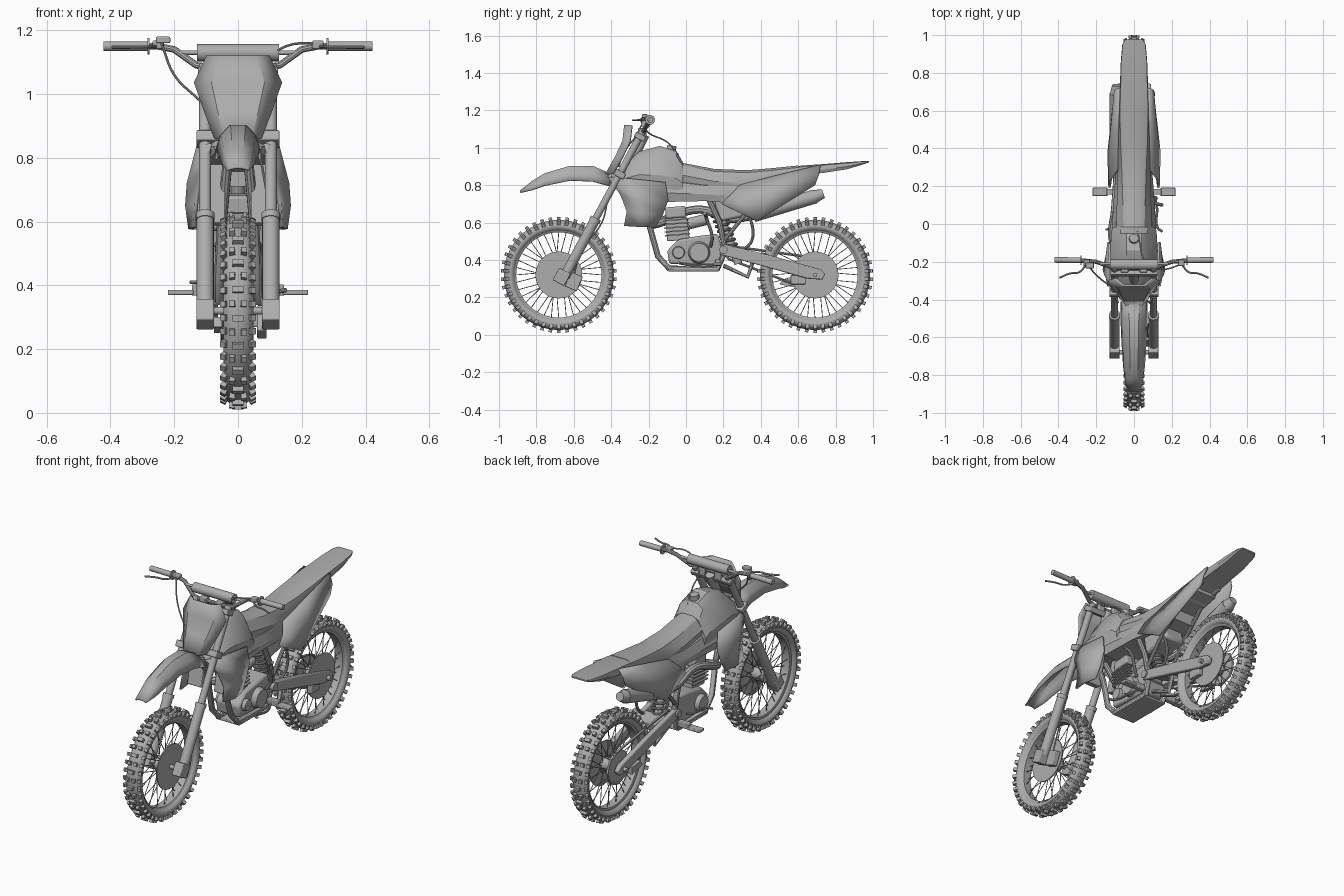
import bpy, bmesh, math
from mathutils import Vector, Matrix

if "Cube" in bpy.data.objects:
    bpy.data.objects.remove(bpy.data.objects["Cube"])

GREY = bpy.data.materials.new("plain_grey")
GREY.diffuse_color = (0.42, 0.42, 0.42, 1)
GREY.use_nodes = True
GREY.node_tree.nodes["Principled BSDF"].inputs["Base Color"].default_value = GREY.diffuse_color


def finish(name, bm, angle=35, mirror=False, thick=0, bevel=0):
    bmesh.ops.recalc_face_normals(bm, faces=bm.faces)
    me = bpy.data.meshes.new(name)
    bm.to_mesh(me)
    bm.free()
    me.materials.append(GREY)
    me.shade_smooth()
    me.set_sharp_from_angle(angle=math.radians(angle))
    ob = bpy.data.objects.new(name, me)
    bpy.context.collection.objects.link(ob)
    if thick:
        m = ob.modifiers.new("thickness", 'SOLIDIFY')
        m.thickness, m.offset = thick, 0
    if bevel:
        m = ob.modifiers.new("bevel", 'BEVEL')
        m.width, m.segments = bevel, 2
    if mirror:
        ob.modifiers.new("mirror", 'MIRROR')
    return ob


def add_rod(bm, p, q, r, r2=None, n=16):
    p, q = Vector(p), Vector(q)
    d = q - p
    mat = Matrix.Translation((p + q) / 2) @ d.to_track_quat('Z', 'Y').to_matrix().to_4x4()
    bmesh.ops.create_cone(bm, cap_ends=True, segments=n, radius1=r,
                          radius2=r if r2 is None else r2, depth=d.length, matrix=mat)


def rod(name, p, q, r, r2=None, n=16, mirror=False):
    bm = bmesh.new()
    add_rod(bm, p, q, r, r2, n)
    return finish(name, bm, mirror=mirror)


def box(name, c, size, tilt=0, mirror=False, bevel=0.004):
    bm = bmesh.new()
    bmesh.ops.create_cube(bm, size=1, matrix=Matrix.Translation(c)
                          @ Matrix.Rotation(tilt, 4, 'X') @ Matrix.Diagonal((*size, 1)))
    return finish(name, bm, mirror=mirror, bevel=bevel)


def tube(name, pts, r, mirror=False, bend=True):
    cu = bpy.data.curves.new(name, 'CURVE')
    cu.dimensions, cu.bevel_depth, cu.bevel_resolution = '3D', r, 3
    cu.use_fill_caps, cu.resolution_u = True, 5
    s = cu.splines.new('BEZIER')
    s.bezier_points.add(len(pts) - 1)
    for b, p in zip(s.bezier_points, pts):
        b.co = p
        b.handle_left_type = b.handle_right_type = 'AUTO' if bend else 'VECTOR'
    tmp = bpy.data.objects.new("tmp", cu)
    bpy.context.collection.objects.link(tmp)
    dg = bpy.context.evaluated_depsgraph_get()
    bm = bmesh.new()
    bm.from_mesh(bpy.data.meshes.new_from_object(tmp.evaluated_get(dg)))
    bpy.data.objects.remove(tmp)
    return finish(name, bm, mirror=mirror)


def surf(name, rows, closed=False, angle=35, **kw):
    bm = bmesh.new()
    vs = [[bm.verts.new(p) for p in row] for row in rows]
    n = len(rows[0])
    for a, b in zip(vs, vs[1:]):
        for i in range(n if closed else n - 1):
            j = (i + 1) % n
            bm.faces.new((a[i], a[j], b[j], b[i]))
    if closed:
        bm.faces.new(vs[0])
        bm.faces.new(vs[-1])
    return finish(name, bm, angle, **kw)


def prism(name, prof, x0, x1, **kw):
    return surf(name, [[(x, y, z) for y, z in prof] for x in (x0, x1)], True, **kw)


def revolve(name, prof, c, n=56):
    rows = []
    for k in range(n + 1):
        a = 2 * math.pi * k / n
        rows.append([(c[0] + x, c[1] + r * math.cos(a), c[2] + r * math.sin(a)) for x, r in prof])
    ob = surf(name, rows)
    bm = bmesh.new()
    bm.from_mesh(ob.data)
    bmesh.ops.remove_doubles(bm, verts=bm.verts, dist=1e-5)
    bmesh.ops.recalc_face_normals(bm, faces=bm.faces)
    bm.to_mesh(ob.data)
    bm.free()
    return ob


def wheel(tag, y):
    c = Vector((0, y, 0.32))
    ring = [(0.046 * math.cos(t), 0.263 + 0.032 * math.sin(t))
            for t in [2 * math.pi * i / 14 for i in range(15)]]
    revolve(tag + "_tire", ring, c)
    revolve(tag + "_rim", [(-.03, .238), (-.024, .228), (.024, .228), (.03, .238), (-.03, .238)], c)
    # tread blocks: centre pair rows alternating with shoulder rows
    bm = bmesh.new()
    rows = 42
    for k in range(rows):
        rot = Matrix.Translation(c) @ Matrix.Rotation(2 * math.pi * k / rows, 4, 'X')
        blocks = [(-.043, .281, .5), (.043, .281, -.5)]
        blocks += [(0, .298, 0)] if k % 2 else [(-.018, .297, .1), (.018, .297, -.1)]
        for x, r, lean in blocks:
            w = .034 if x == 0 else .018
            bmesh.ops.create_cube(bm, size=1, matrix=rot @ Matrix.Translation((x, 0, r))
                                  @ Matrix.Rotation(-lean, 4, 'Y') @ Matrix.Diagonal((w, .019, .024, 1)))
    finish(tag + "_tread_blocks", bm)
    # crossed spokes
    bm = bmesh.new()
    for k in range(36):
        a = 2 * math.pi * k / 36
        s, b = (1 if k % 2 else -1), a + (.5 if k % 4 < 2 else -.5)
        add_rod(bm, c + Vector((s * .03, .035 * math.cos(b), .035 * math.sin(b))),
                c + Vector((s * .008, .232 * math.cos(a), .232 * math.sin(a))), .0022, n=5)
    finish(tag + "_spokes", bm)
    rod(tag + "_hub", c - Vector((.04, 0, 0)), c + Vector((.04, 0, 0)), .038, n=24)
    rod(tag + "_axle", c - Vector((.11, 0, 0)), c + Vector((.11, 0, 0)), .012)
    rod(tag + "_brake_disc", c + Vector((.042, 0, 0)), c + Vector((.048, 0, 0)), .125, n=48)


wheel("front", -0.68)
wheel("rear", 0.69)
rod("rear_sprocket", (-.05, .69, .32), (-.044, .69, .32), .095, n=40)

# front fork
def fork(t, x=.103):
    return (x, -.645 + .415 * t, .32 + .77 * t)
rod("fork_lower", fork(-.01), fork(.38), .027, n=20, mirror=True)
rod("fork_collar", fork(.37), fork(.395), .03, n=20, mirror=True)
rod("fork_upper", fork(.36), fork(1), .019, n=20, mirror=True)
box("axle_clamp", (.103, -.665, .31), (.055, .07, .075), -.49, True)
box("front_caliper", (.075, -.6, .285), (.03, .07, .085), -.4)
box("lower_triple_clamp", fork(.70, 0), (.26, .06, .035), -.49)
box("upper_triple_clamp", fork(.96, 0), (.25, .06, .03), -.49)
rod("steering_stem", (0, -.33, .85), (0, -.22, 1.07), .025)

# handlebar, grips and controls
tube("handlebar", [(0, -.235, 1.085), (.09, -.235, 1.085), (.13, -.225, 1.09), (.2, -.2, 1.14),
                   (.25, -.195, 1.15), (.41, -.19, 1.15)], .011, True, False)
rod("grip", (.28, -.192, 1.15), (.422, -.19, 1.15), .015, mirror=True)
rod("grip_flange", (.277, -.192, 1.15), (.284, -.192, 1.15), .026, mirror=True)
rod("bar_pad", (-.128, -.215, 1.13), (.128, -.215, 1.13), .027, n=20)
rod("bar_brace", (-.18, -.21, 1.13), (.18, -.21, 1.13), .007)
box("bar_clamp", (.05, -.235, 1.08), (.04, .045, .05), 0, True)
box("lever_perch", (.25, -.205, 1.155), (.035, .035, .026), 0, True)
box("master_cylinder", (-.235, -.22, 1.17), (.045, .03, .02))
tube("hand_lever", [(.25, -.21, 1.15), (.29, -.255, 1.148), (.34, -.262, 1.147), (.395, -.285, 1.147)], .005, True)
tube("brake_hose", [(-.24, -.22, 1.16), (-.2, -.27, 1.06), (-.12, -.33, .98), (-.04, -.36, .9)], .004)
tube("throttle_cable", [(.26, -.21, 1.16), (.15, -.24, 1.15), (.06, -.2, 1.08), (.03, -.1, 1.03), (.02, -.04, .96)], .004)
tube("caliper_hose", [(.06, -.4, .85), (.085, -.42, .72), (.1, -.45, .6), (.07, -.56, .45), (.075, -.6, .32)], .004)

# front number plate, wrapped back at the sides
plate = [(.095, -.305, 1.12), (.135, -.315, 1.035), (.105, -.355, .95), (.07, -.405, .86)]
surf("front_number_plate", [[(-w, y + .015, z), (-w * .6, y - .02, z), (w * .6, y - .02, z), (w, y + .015, z)]
                            for w, y, z in plate], thick=.012)

# front fender: arched sheet along y
stations = [(-.885, .76, .768, .032), (-.82, .775, .82, .046), (-.755, .797, .86, .054), (-.62, .825, .9, .063),
            (-.5, .82, .9, .068), (-.41, .795, .86, .068)]
surf("front_fender", [[(-w, y, a), (-w * .8, y, a + (b - a) * .6), (-w * .35, y, b), (w * .35, y, b),
                       (w * .8, y, a + (b - a) * .6), (w, y, a)] for y, a, b, w in stations], thick=.008)

# tank and seat lofts: y, top z, bottom z, top half-width, bottom half-width
def body(name, st):
    rows = []
    for y, t, b, u, w in st:
        h = [(u * .55, t), (u, t - (t - b) * .12), (w, t - (t - b) * .62), (w * .9, b)]
        rows.append([(x, y, z) for x, z in h] + [(-x, y, z) for x, z in reversed(h)])
    surf(name, rows, True, 30)


body("fuel_tank", [(-.4, .86, .82, .035, .075), (-.33, .91, .79, .06, .11), (-.25, .98, .78, .068, .122),
                   (-.14, 1.01, .76, .072, .126), (-.05, .98, .745, .072, .12), (-.015, .92, .74, .07, .115)])
body("seat", [(-.05, .925, .82, .055, .095), (.15, .887, .78, .06, .09), (.32, .88, .77, .066, .085),
              (.45, .89, .79, .072, .085), (.6, .905, .82, .074, .082)])
body("rear_fender", [(.52, .893, .8, .07, .08), (.62, .905, .85, .074, .08), (.75, .914, .868, .07, .074),
                     (.86, .923, .885, .068, .07), (.95, .929, .912, .06, .062), (.978, .93, .922, .045, .045)])
body("middle_cover", [(-.12, .84, .71, .1, .122), (.1, .81, .715, .09, .11), (.3, .81, .7, .08, .095),
                      (.42, .84, .72, .075, .08)])
rod("tank_cap", (0, -.08, .985), (0, -.075, 1.012), .027, .024, 12)

# radiator shrouds, radiators and rear side panels
surf("radiator_shroud", [[(.085, -.42, .845), (.125, -.3, .835), (.13, -.11, .815)],
                         [(.115, -.35, .75), (.155, -.26, .72), (.135, -.095, .72)],
                         [(.13, -.315, .66), (.16, -.24, .65), (.135, -.125, .64)],
                         [(.135, -.33, .582), (.15, -.25, .577), (.135, -.165, .575)]], mirror=True, thick=.012)
box("radiator", (.085, -.235, .7), (.09, .045, .22), -.2, True)
surf("side_panel", [[(.085, .29, .8), (.085, .5, .855), (.078, .72, .908)],
                    [(.122, .24, .75), (.122, .46, .75), (.1, .71, .855)],
                    [(.13, .19, .7), (.135, .38, .607), (.1, .69, .8)]], mirror=True, thick=.012)

# frame
tube("frame_cradle", [(.03, -.3, .82), (.05, -.2, .6), (.06, -.15, .42), (.06, -.09, .355), (.06, .17, .355),
                      (.07, .21, .45), (.075, .18, .6), (.07, .12, .73)], .016, True, False)
tube("subframe", [(.06, .14, .76), (.065, .4, .8), (.06, .65, .85)], .012, True, False)
tube("subframe_stay", [(.075, .2, .5), (.075, .33, .66), (.06, .5, .8)], .011, True, False)
box("skid_plate", (0, .04, .345), (.15, .27, .014))

# engine
prism("crankcase", [(-.09, .38), (.17, .37), (.2, .44), (.17, .54), (.08, .53), (-.04, .51), (-.1, .45)],
      -.075, .075, bevel=.012)
rod("clutch_cover", (.07, .07, .44), (.105, .07, .44), .06, .05, 24)
rod("ignition_cover", (-.07, -.02, .43), (-.1, -.02, .43), .05, .042, 24)
rod("water_pump", (.07, -.04, .44), (.095, -.04, .44), .035, .03, 20)
prism("cylinder", [(-.1, .5), (.02, .51), (.005, .63), (-.11, .62)], -.05, .05, bevel=.006)
for i in range(5):
    box("cylinder_fin", (0, -.045 - .002 * i, .535 + .02 * i), (.125, .135, .007), .08, bevel=0)
box("cylinder_head", (0, -.055, .655), (.11, .11, .06), .08, bevel=.01)
rod("carburetor", (0, 0, .59), (0, .12, .62), .03)
box("air_box", (0, .25, .69), (.13, .18, .14), .2, bevel=.015)
tube("gear_lever", [(-.09, .12, .42), (-.115, .08, .42), (-.12, -.02, .41), (-.15, -.03, .41)], .006)
tube("kick_lever", [(.09, .13, .47), (.115, .14, .52), (.115, .11, .62), (.15, .1, .65)], .009)
tube("brake_pedal", [(.085, .18, .38), (.12, .1, .365), (.125, -.02, .38), (.15, -.04, .385)], .007)

# exhaust and muffler
tube("exhaust_pipe", [(-.02, -.1, .61), (-.06, -.17, .59), (-.11, -.1, .62), (-.1, .08, .67),
                      (-.09, .22, .62), (-.09, .38, .64)], .022)
rod("muffler", (-.092, .36, .64), (-.092, .69, .74), .038, n=24)
rod("muffler_end", (-.092, .68, .737), (-.092, .735, .755), .038, .024, 24)
tube("breather_hose", [(.06, .31, .67), (.065, .35, .6), (.065, .35, .5), (.06, .3, .45)], .008)

# foot pegs
box("foot_peg", (.18, .17, .378), (.08, .045, .016), 0, True)
box("peg_bracket", (.11, .17, .385), (.07, .03, .035), 0, True)

# swingarm, shock and chain
prism("swingarm", [(.18, .43), (.2, .485), (.45, .425), (.72, .35), (.745, .325), (.73, .295), (.65, .3), (.4, .37)],
      .062, .09, mirror=True, bevel=.006)
rod("swingarm_pivot", (-.1, .2, .455), (.1, .2, .455), .022)
box("swingarm_bridge", (0, .31, .425), (.15, .09, .05), -.25)
box("rear_caliper", (.062, .6, .295), (.03, .08, .05))
prism("chain_guide", [(.5, .27), (.6, .25), (.6, .29), (.52, .3)], -.075, -.05)
tube("linkage", [(.03, .2, .37), (.03, .33, .31), (.03, .36, .4)], .012, True, False)
rod("shock_body", (0, .28, .38), (0, .15, .72), .022)
tube("shock_spring", [(.038 * math.cos(i * math.pi / 2), .25 - .0028 * i + .036 * math.sin(i * math.pi / 2),
                       .45 + .0068 * i) for i in range(29)], .007)
tube("chain", [(-.048, .23, .475), (-.048, .69, .412), (-.048, .757, .387), (-.048, .785, .32),
               (-.048, .757, .253), (-.048, .69, .228), (-.048, .23, .405), (-.048, .2, .44),
               (-.048, .23, .475)], .007, False, False)
